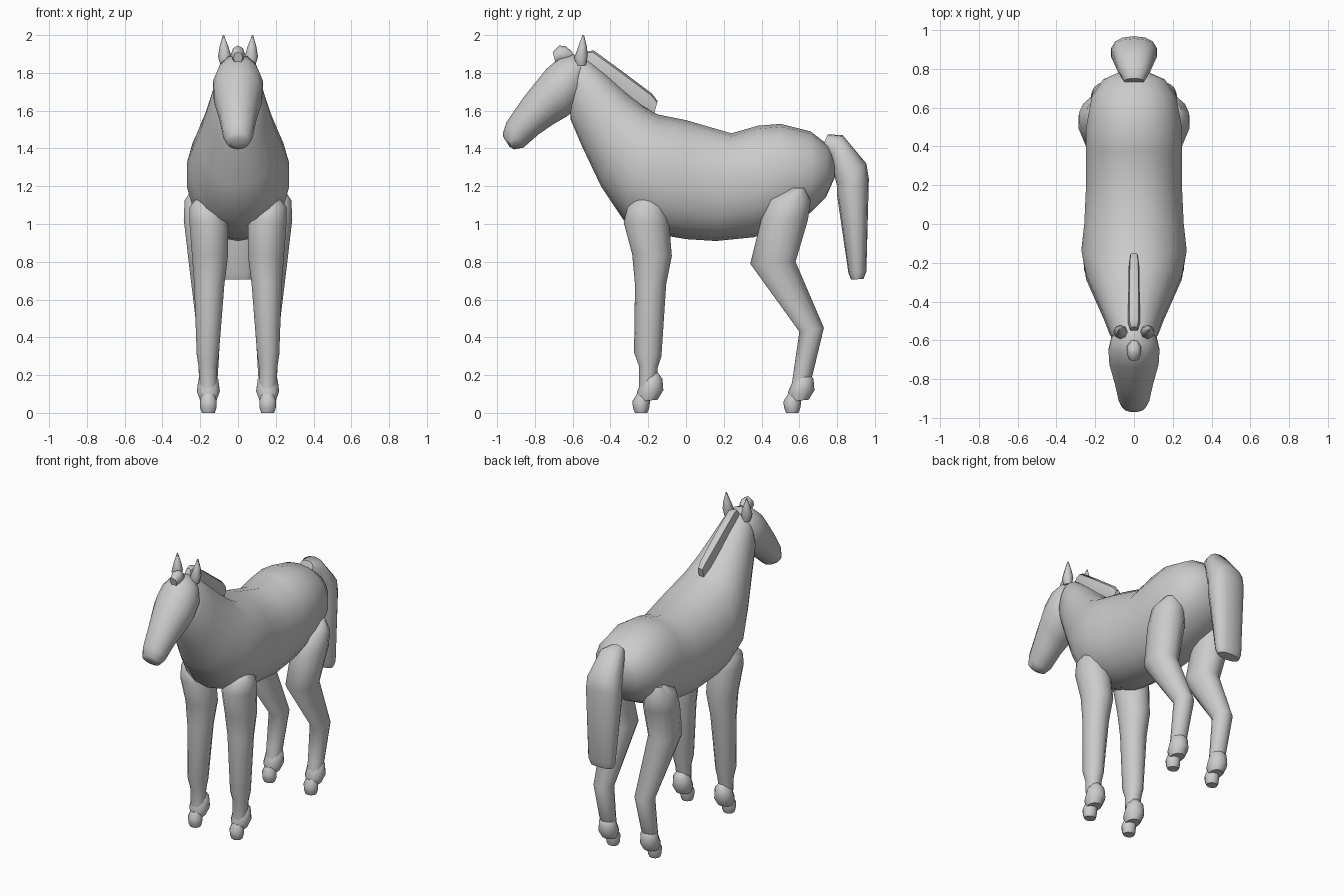
import bpy, bmesh, math


def loft(name, sections, sides=14, mirror=False, power=1.0):
    """Loft oval rings. Section: (y, z) of one edge, (y, z) of the other, half width, x centre."""
    bm = bmesh.new()
    rings = []
    for s in sections:
        y0, z0, y1, z1, w = s[:5]
        x = s[5] if len(s) > 5 else 0
        ring = []
        for i in range(sides):
            a = 2 * math.pi * i / sides
            c, d = math.cos(a), math.sin(a)
            c = math.copysign(abs(c) ** power, c)
            d = math.copysign(abs(d) ** power, d)
            ring.append(bm.verts.new((x + w * d,
                                      (y0 + y1) / 2 + (y0 - y1) / 2 * c,
                                      (z0 + z1) / 2 + (z0 - z1) / 2 * c)))
        rings.append(ring)
    for a, b in zip(rings, rings[1:]):
        for i in range(sides):
            j = (i + 1) % sides
            bm.faces.new((a[i], a[j], b[j], b[i]))
    bm.faces.new(rings[0][::-1])
    bm.faces.new(rings[-1])
    bmesh.ops.recalc_face_normals(bm, faces=bm.faces)
    mesh = bpy.data.meshes.new(name)
    bm.to_mesh(mesh)
    bm.free()
    mesh.shade_smooth()
    mesh.set_sharp_from_angle(angle=math.radians(50))
    ob = bpy.data.objects.new(name, mesh)
    bpy.context.collection.objects.link(ob)
    if mirror:
        ob.modifiers.new("mirror", 'MIRROR')
    return ob


# Barrel, chest and neck in one sweep from rump to poll
loft("body_and_neck", [
    (0.785, 1.36, 0.785, 1.24, 0.07),
    (0.75, 1.42, 0.74, 1.14, 0.16),
    (0.66, 1.49, 0.66, 1.06, 0.22),
    (0.50, 1.53, 0.50, 0.98, 0.25),
    (0.38, 1.52, 0.36, 0.93, 0.25),
    (0.24, 1.48, 0.16, 0.91, 0.25),
    (0.00, 1.55, 0.00, 0.92, 0.26),
    (-0.15, 1.58, -0.12, 0.94, 0.275),
    (-0.22, 1.62, -0.33, 1.02, 0.25),
    (-0.32, 1.70, -0.45, 1.20, 0.20),
    (-0.42, 1.79, -0.55, 1.41, 0.155),
    (-0.52, 1.87, -0.61, 1.55, 0.125),
    (-0.57, 1.88, -0.62, 1.66, 0.09)], sides=18, power=0.93)

# Head, poll to muzzle
loft("head", [
    (-0.55, 1.88, -0.54, 1.75, 0.08),
    (-0.60, 1.90, -0.57, 1.62, 0.12),
    (-0.67, 1.88, -0.63, 1.57, 0.135),
    (-0.74, 1.82, -0.70, 1.53, 0.13),
    (-0.86, 1.67, -0.78, 1.475, 0.10),
    (-0.95, 1.54, -0.86, 1.405, 0.08),
    (-0.97, 1.48, -0.91, 1.395, 0.062),
    (-0.967, 1.46, -0.935, 1.41, 0.03)])

# Ears, mane and forelock
loft("ear", [
    (-0.58, 1.84, -0.53, 1.84, 0.022, 0.07),
    (-0.592, 1.88, -0.52, 1.89, 0.036, 0.07),
    (-0.57, 1.94, -0.525, 1.94, 0.023, 0.074),
    (-0.548, 2.0, -0.54, 2.0, 0.003, 0.077)], sides=8, mirror=True)
loft("mane", [
    (-0.15, 1.65, -0.17, 1.58, 0.02),
    (-0.18, 1.69, -0.24, 1.62, 0.027),
    (-0.34, 1.81, -0.40, 1.74, 0.03),
    (-0.49, 1.92, -0.54, 1.83, 0.03),
    (-0.53, 1.91, -0.56, 1.85, 0.02)], sides=8, power=0.7)
loft("forelock", [
    (-0.60, 1.91, -0.61, 1.86, 0.02),
    (-0.635, 1.94, -0.63, 1.86, 0.037),
    (-0.67, 1.945, -0.67, 1.85, 0.037),
    (-0.705, 1.91, -0.69, 1.85, 0.025)], sides=8)

# Tail
loft("tail", [
    (0.75, 1.475, 0.72, 1.40, 0.05),
    (0.83, 1.47, 0.76, 1.35, 0.085),
    (0.955, 1.32, 0.80, 1.20, 0.118),
    (0.968, 1.24, 0.80, 1.15, 0.12),
    (0.955, 0.75, 0.86, 0.74, 0.095),
    (0.94, 0.71, 0.875, 0.705, 0.08)], power=0.85)

# Legs
loft("front_leg", [
    (-0.26, 1.14, -0.15, 1.14, 0.045, 0.175),
    (-0.31, 1.09, -0.11, 1.09, 0.09, 0.168),
    (-0.33, 1.01, -0.09, 1.01, 0.105, 0.155),
    (-0.285, 0.84, -0.075, 0.83, 0.098, 0.148),
    (-0.27, 0.68, -0.105, 0.68, 0.082, 0.152),
    (-0.275, 0.32, -0.13, 0.30, 0.06, 0.16),
    (-0.25, 0.25, -0.15, 0.24, 0.05, 0.16),
    (-0.25, 0.12, -0.16, 0.12, 0.045, 0.157)], mirror=True)
loft("hind_leg", [
    (0.55, 1.19, 0.63, 1.19, 0.045, 0.195),
    (0.44, 1.13, 0.66, 1.12, 0.10, 0.185),
    (0.40, 1.03, 0.645, 1.02, 0.11, 0.18),
    (0.34, 0.79, 0.58, 0.80, 0.098, 0.165),
    (0.60, 0.43, 0.73, 0.45, 0.064, 0.155),
    (0.57, 0.22, 0.67, 0.20, 0.052, 0.157),
    (0.555, 0.12, 0.63, 0.12, 0.045, 0.157)], mirror=True)

# Fetlocks and hooves, same shape front and back
for name, y in (("front", -0.24), ("hind", 0.56)):
    loft(name + "_fetlock", [
        (y + 0.045, 0.22, y + 0.09, 0.215, 0.025, 0.157),
        (y + 0.01, 0.18, y + 0.115, 0.18, 0.055, 0.157),
        (y - 0.02, 0.11, y + 0.12, 0.12, 0.064, 0.157),
        (y - 0.01, 0.06, y + 0.09, 0.07, 0.045, 0.157)], sides=10, mirror=True)
    loft(name + "_hoof", [
        (y - 0.02, 0.10, y + 0.05, 0.10, 0.035, 0.157),
        (y - 0.045, 0.06, y + 0.05, 0.06, 0.047, 0.157),
        (y - 0.04, 0.025, y + 0.045, 0.025, 0.045, 0.157),
        (y - 0.03, 0.0, y + 0.035, 0.0, 0.036, 0.157)], sides=10, mirror=True)
